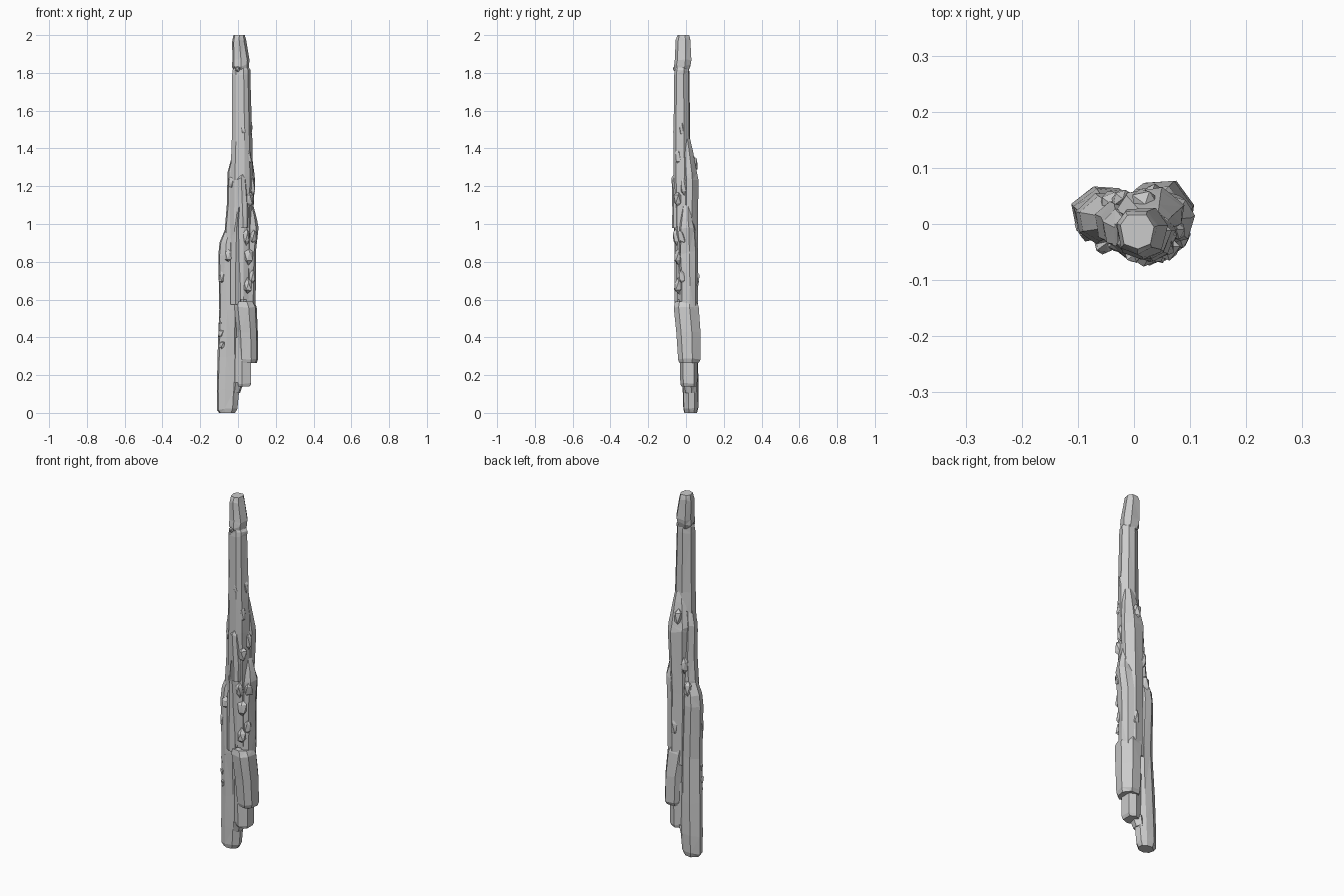
import bpy, bmesh, math, random
from mathutils import Vector, Matrix

random.seed(7)


def column(name, rings, sides=7, phase=0.0, rough=0.05):
    """Faceted splinter; each ring is (z, x_min, x_max, y_min, y_max)."""
    bm = bmesh.new()
    spin = [phase + random.uniform(-0.2, 0.2) for _ in range(sides)]
    loops = []
    for i, (z, x0, x1, y0, y1) in enumerate(rings):
        pts = []
        for k in range(sides):
            a = 2 * math.pi * k / sides + spin[k]
            pts.append((math.cos(a), math.sin(a)))
        # stretch the polygon so it fills the requested box
        lx, hx = min(p[0] for p in pts), max(p[0] for p in pts)
        ly, hy = min(p[1] for p in pts), max(p[1] for p in pts)
        inner = 0 < i < len(rings) - 1
        loop = []
        for px, py in pts:
            x = x0 + (px - lx) / (hx - lx) * (x1 - x0)
            y = y0 + (py - ly) / (hy - ly) * (y1 - y0)
            s = 1 + random.uniform(-rough, rough)
            cx, cy = (x0 + x1) / 2, (y0 + y1) / 2
            dz = random.uniform(-0.2, 0.2) * rough if inner else 0
            loop.append(bm.verts.new((cx + (x - cx) * s, cy + (y - cy) * s, z + dz)))
        loops.append(loop)
    for a, b in zip(loops, loops[1:]):
        for k in range(sides):
            n = (k + 1) % sides
            bm.faces.new((a[k], a[n], b[n], b[k]))
    bm.faces.new(loops[0][::-1])
    bm.faces.new(loops[-1])
    finish(name, bm)


def finish(name, bm):
    bmesh.ops.triangulate(bm, faces=[f for f in bm.faces if len(f.verts) == 4])
    bmesh.ops.recalc_face_normals(bm, faces=bm.faces)
    me = bpy.data.meshes.new(name)
    bm.to_mesh(me)
    bm.free()
    bpy.context.collection.objects.link(bpy.data.objects.new(name, me))


def chip(name, x, y, z, w, h):
    """Small jagged shard stuck to the surface."""
    bm = bmesh.new()
    bmesh.ops.create_icosphere(bm, subdivisions=1, radius=1)
    for v in bm.verts:
        v.co *= random.uniform(0.75, 1.1)
        v.co = Vector((x + v.co.x * w, y + v.co.y * w, z + v.co.z * h))
    finish(name, bm)


# Pointed cap and long upper shaft
column("tip", [(1.81, -.02, .055, -.055, .015), (1.84, -.03, .06, -.065, .025),
               (1.87, -.032, .062, -.06, .028), (1.97, -.03, .042, -.055, .024),
               (2.0, -.024, .037, -.045, .016)], 7, .3)
column("upper_shaft", [(.6, -.04, .07, -.045, .04), (1.0, -.045, .075, -.06, .04),
                       (1.25, -.04, .078, -.066, .03), (1.45, -.032, .075, -.066, .022),
                       (1.79, -.03, .066, -.063, .02), (1.815, -.03, .066, -.06, .018),
                       (1.83, -.02, .055, -.055, .015)], 8, .2, .03)
# Tall left stick that reaches the ground
column("left_stick", [(0, -.1, -.015, -.01, .058), (.02, -.112, -.003, -.015, .064),
                      (.12, -.112, .005, -.017, .066), (.3, -.107, .01, -.022, .062),
                      (.55, -.1, .01, -.032, .055), (.84, -.106, 0, -.035, .055),
                      (.9, -.098, 0, -.03, .05), (.98, -.065, .01, -.02, .035)], 8, .4, .035)
# Lower right block with the stepped stub below it
column("right_block", [(.265, .0, .1, -.035, .068), (.285, -.005, .108, -.042, .076),
                       (.43, -.012, .106, -.052, .077), (.56, -.03, .1, -.065, .066),
                       (.59, -.03, .085, -.058, .058)], 8, .35, .02)
column("stub", [(.14, -.01, .062, -.025, .056), (.155, -.02, .07, -.03, .06),
                (.4, -.02, .07, -.034, .062)], 6, .5, .02)
column("stub_root", [(.105, -.04, .01, -.012, .055), (.16, -.04, .03, -.022, .058)], 6, .2)
# Splinters fused around the middle
column("right_splinter", [(.5, .02, .09, -.035, .055), (.7, .02, .096, -.035, .06),
                          (.85, .02, .096, -.04, .06), (.97, .03, .107, -.035, .05),
                          (1.03, .03, .1, -.03, .04), (1.1, .03, .08, -.02, .03)], 7, .1, .07)
column("back_slab", [(.5, -.03, .08, -.02, .065), (.9, -.03, .075, -.02, .062),
                     (1.24, -.03, .09, -.02, .064), (1.27, -.03, .088, -.02, .06),
                     (1.4, -.005, .07, -.02, .035), (1.45, .01, .06, -.02, .022)], 7, .45, .05)
column("left_ridge", [(.85, -.075, .01, -.03, .04), (.97, -.072, .01, -.035, .04),
                      (1.1, -.06, .01, -.04, .035), (1.28, -.057, .01, -.045, .025),
                      (1.35, -.035, .01, -.045, .01)], 7, .2, .06)
column("front_splinter", [(.575, -.04, .015, -.062, 0), (.82, -.04, .018, -.06, 0),
                          (.98, -.028, .015, -.062, 0), (1.09, -.01, .02, -.07, 0)], 6, .5, .03)
column("front_ridge", [(.98, .0, .06, -.074, 0), (1.08, -.01, .065, -.073, 0),
                       (1.24, -.01, .05, -.075, 0), (1.27, .01, .045, -.06, 0)], 7, .1, .05)

# Jagged shards: x, y, z, half width, half height
shards = [(-.083, -.005, .36, .022, .03), (-.085, .0, .42, .022, .03), (-.085, .0, .49, .022, .035),
          (-.08, -.01, .72, .024, .05), (-.05, -.035, .83, .022, .04), (.05, -.04, .67, .028, .045),
          (.075, -.02, .72, .022, .05), (.055, -.038, .83, .028, .05), (.08, -.02, .93, .025, .05),
          (.045, -.05, .93, .022, .05), (.055, -.04, 1.13, .028, .05), (.075, -.01, 1.2, .02, .06),
          (.055, -.04, 1.36, .02, .06), (.063, -.02, 1.5, .018, .05), (.03, -.055, 1.5, .018, .04),
          (-.03, -.03, 1.22, .025, .05), (.02, .035, 1.32, .03, .06), (-.04, .035, .93, .028, .06),
          (.03, .05, .7, .024, .06), (-.02, .045, 1.06, .022, .05), (.0, -.055, 1.82, .017, .018)]
for i, s in enumerate(shards):
    chip(f"shard_{i + 1}", *s)
